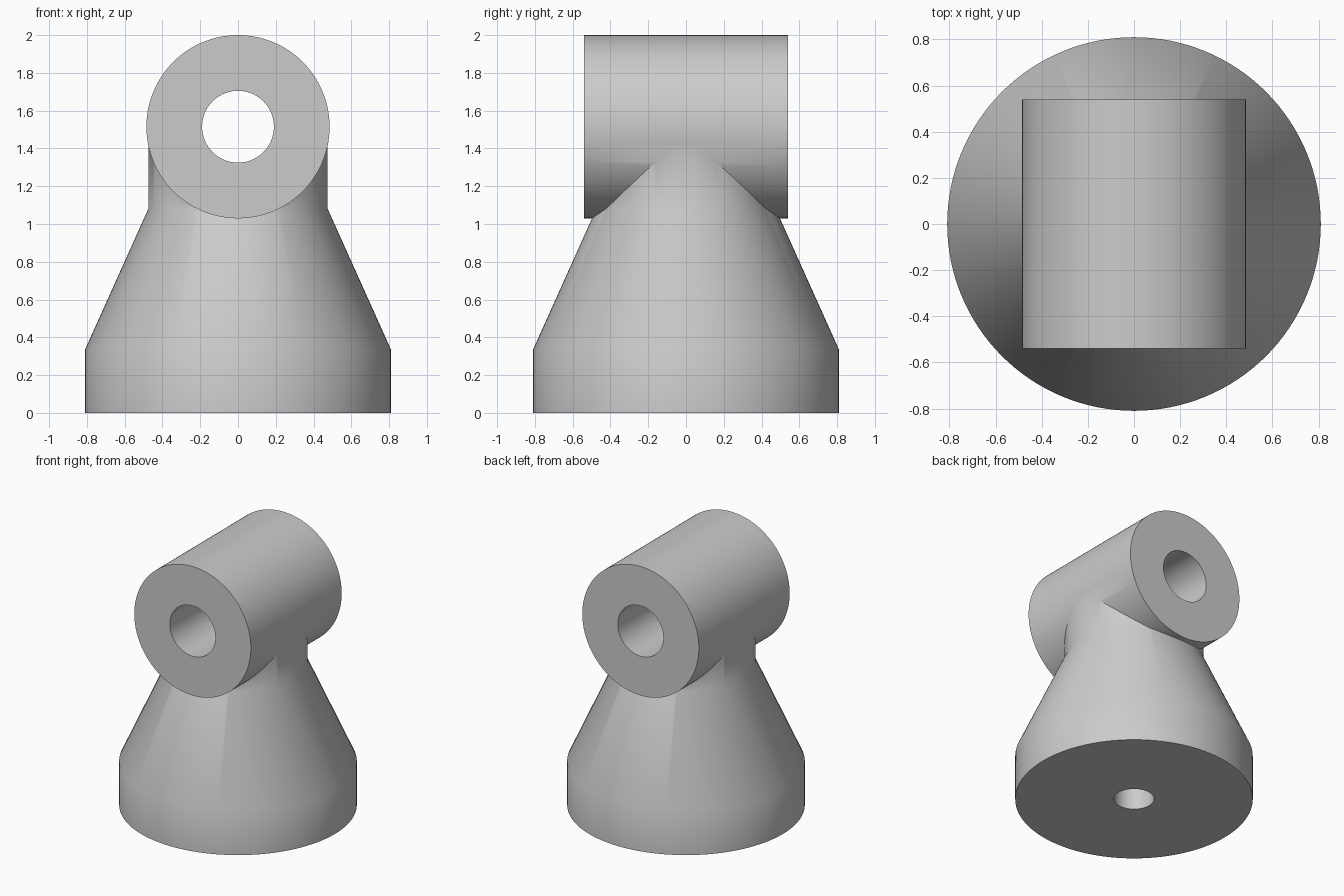
import bpy
import math

cube = bpy.data.objects.get("Cube")
if cube:
    bpy.data.objects.remove(cube, do_unlink=True)

SIDES = 128
AXIS_Z = 1.515  # height of the horizontal barrel's axis

grey = bpy.data.materials.new("plain grey")
grey.use_nodes = True
colour = (0.6, 0.6, 0.6, 1)
grey.diffuse_color = colour
grey.node_tree.nodes["Principled BSDF"].inputs["Base Color"].default_value = colour


def lathe(name, profile):
    """Solid of revolution about z from (radius, height) rings."""
    verts, faces = [], []
    for radius, z in profile:
        for i in range(SIDES):
            a = math.tau * i / SIDES
            verts.append((radius * math.cos(a), radius * math.sin(a), z))
    for ring in range(len(profile) - 1):
        base = ring * SIDES
        for i in range(SIDES):
            j = (i + 1) % SIDES
            faces.append((base + i, base + j, base + SIDES + j, base + SIDES + i))
    faces.append(tuple(reversed(range(SIDES))))
    faces.append(tuple(range(len(verts) - SIDES, len(verts))))
    mesh = bpy.data.meshes.new(name)
    mesh.from_pydata(verts, [], faces)
    mesh.materials.append(grey)
    obj = bpy.data.objects.new(name, mesh)
    bpy.context.collection.objects.link(obj)
    return obj


def rod(name, radius, length):
    """Cylinder lying along y at the barrel axis."""
    obj = lathe(name, [(radius, -length / 2), (radius, length / 2)])
    obj.rotation_euler.x = math.pi / 2
    obj.location.z = AXIS_Z
    return obj


def combine(target, other, operation):
    """Apply a boolean and remove the second solid."""
    bpy.context.view_layer.objects.active = target
    mod = target.modifiers.new(operation.lower(), "BOOLEAN")
    mod.object, mod.operation, mod.solver = other, operation, "EXACT"
    bpy.ops.object.modifier_apply(modifier=mod.name)
    bpy.data.objects.remove(other, do_unlink=True)


# Round foot, tapering shoulder and straight neck
body = lathe("pivot_mount", [(0.81, 0), (0.81, 0.335), (0.475, 1.08), (0.475, 1.5)])

# Horizontal barrel with its bore, and the blind hole under the foot
combine(body, rod("barrel", 0.485, 1.08), "UNION")
combine(body, rod("bore", 0.19, 1.4), "DIFFERENCE")
combine(body, lathe("base_hole", [(0.137, -0.1), (0.137, 0.8)]), "DIFFERENCE")

# Smooth sides with crisp rims
bpy.ops.object.select_all(action="DESELECT")
body.select_set(True)
bpy.context.view_layer.objects.active = body
bpy.ops.object.shade_smooth_by_angle(angle=math.radians(30))
